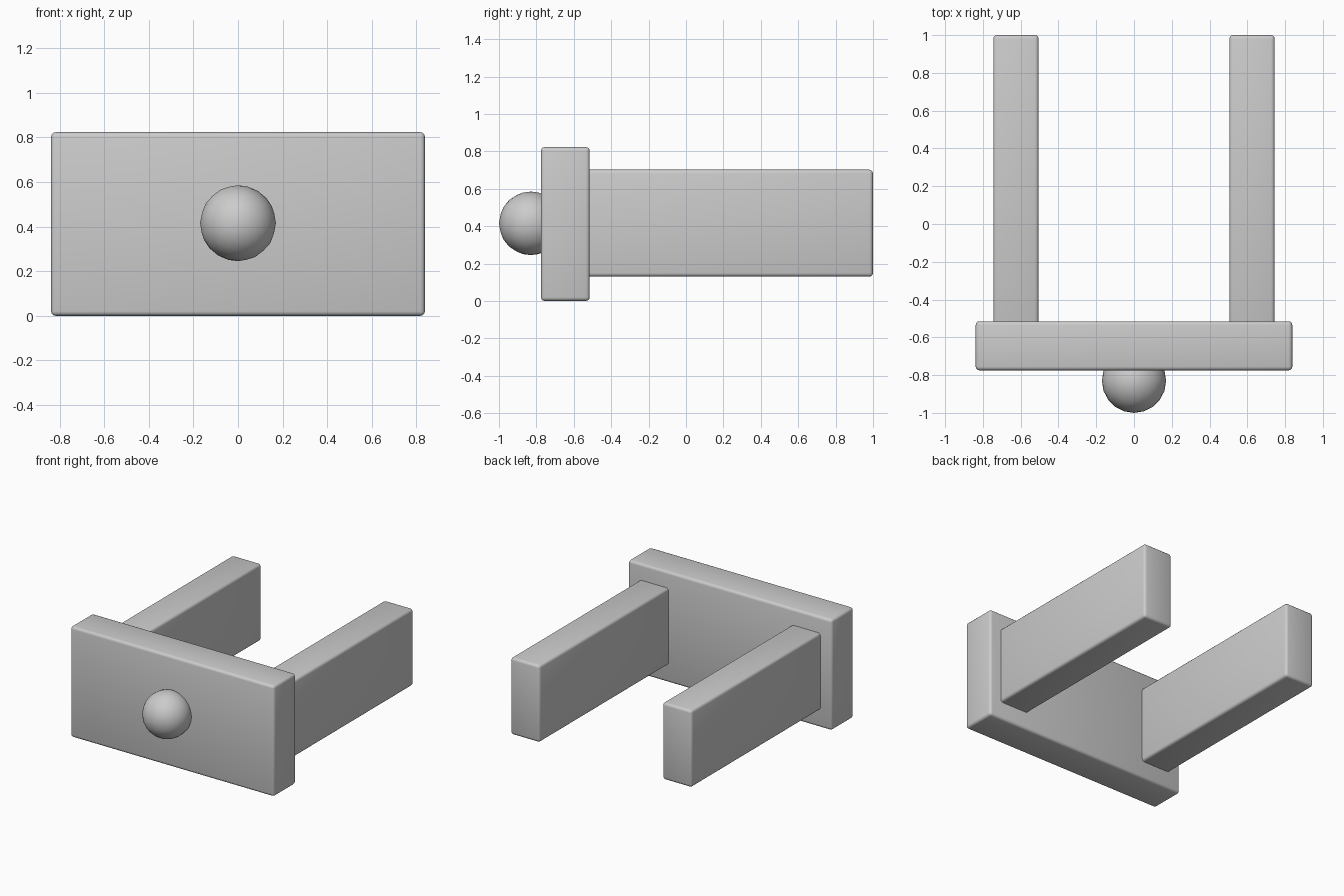
import bpy

if "Cube" in bpy.data.objects:
    bpy.data.objects.remove(bpy.data.objects["Cube"])


def rounded_box(name, lo, hi, radius=0.02):
    bpy.ops.mesh.primitive_cube_add(size=1, location=[(a + b) / 2 for a, b in zip(lo, hi)])
    ob = bpy.context.object
    ob.name = name
    ob.scale = [b - a for a, b in zip(lo, hi)]
    bpy.ops.object.transform_apply(location=False, rotation=False, scale=True)
    bevel = ob.modifiers.new("soft_edges", "BEVEL")
    bevel.width = radius
    bevel.segments = 3
    bpy.ops.object.modifier_apply(modifier=bevel.name)
    bpy.ops.object.shade_smooth_by_angle()
    return ob


# Upright front plate
rounded_box("front_plate", (-0.838, -0.775, 0), (0.838, -0.515, 0.823))

# Two arms running back, seated slightly into the plate
for side, x in (("left", -0.625), ("right", 0.625)):
    rounded_box(side + "_arm", (x - 0.12, -0.54, 0.13), (x + 0.12, 1.0, 0.702))

# Round knob
bpy.ops.mesh.primitive_ico_sphere_add(subdivisions=3, radius=0.17, location=(0, -0.83, 0.415))
knob = bpy.context.object
knob.name = "knob"
bpy.ops.object.shade_smooth()
